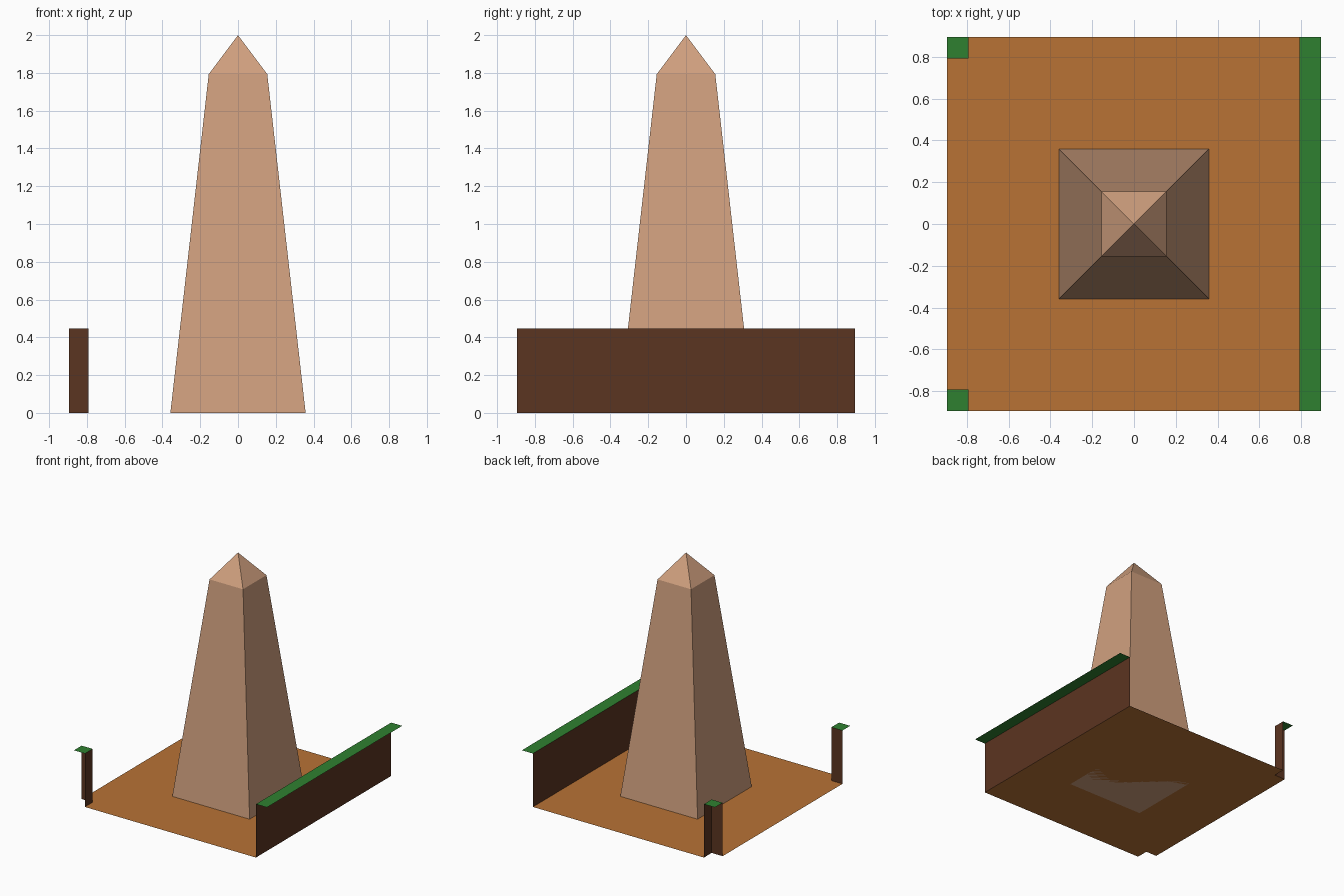
import bpy, bmesh

if "Cube" in bpy.data.objects:
    bpy.data.objects.remove(bpy.data.objects["Cube"])

OUT, INN, H = 0.894, 0.792, 0.447   # tile edge, kerb inner edge, wall height


def material(name, rgb):
    m = bpy.data.materials.new(name)
    m.diffuse_color = (*rgb, 1)
    m.use_nodes = True
    m.node_tree.nodes["Principled BSDF"].inputs["Base Color"].default_value = m.diffuse_color
    return m


SAND = material("sand", (0.48, 0.17, 0.036))
EARTH = material("earth", (0.105, 0.035, 0.015))
GRASS = material("grass", (0.028, 0.216, 0.03))
STONE = material("stone", (0.63, 0.35, 0.21))


def add_object(name, bm, mat):
    me = bpy.data.meshes.new(name)
    bm.to_mesh(me)
    bm.free()
    me.materials.append(mat)
    ob = bpy.data.objects.new(name, me)
    bpy.context.collection.objects.link(ob)
    return ob


def face_object(name, pts, mat):
    bm = bmesh.new()
    bm.faces.new([bm.verts.new(p) for p in pts])
    return add_object(name, bm, mat)


def flat(name, x0, x1, y0, y1, z, mat):
    return face_object(name, [(x0, y0, z), (x1, y0, z), (x1, y1, z), (x0, y1, z)], mat)


def wall(name, a, b):
    # single vertical sheet from the ground up to wall height
    return face_object(name, [(*a, 0), (*b, 0), (*b, H), (*a, H)], EARTH)


# Ground, notched at the two left corners
face_object("ground", [(-INN, -OUT, 0), (INN, -OUT, 0), (INN, OUT, 0), (-INN, OUT, 0),
                       (-INN, INN, 0), (-OUT, INN, 0), (-OUT, -INN, 0), (-INN, -INN, 0)], SAND)

# Long wall on the right with its grass top
wall("long_wall", (INN, OUT), (INN, -OUT))
flat("long_wall_top", INN, OUT, -OUT, OUT, H, GRASS)

# Corner posts on the left: two inner sheets and a grass top each
for side, s in (("front", -1), ("back", 1)):
    corner = (-INN, s * INN)
    ends = [(-INN, s * OUT), corner, (-OUT, s * INN)]
    if s > 0:
        ends.reverse()
    wall(side + "_post_face_a", ends[0], ends[1])
    wall(side + "_post_face_b", ends[1], ends[2])
    y0, y1 = sorted((s * INN, s * OUT))
    flat(side + "_post_top", -OUT, -INN, y0, y1, H, GRASS)

# Obelisk: tapered square shaft with a pyramid tip
bm = bmesh.new()
rings = [[bm.verts.new((x * r, y * r, z)) for x, y in ((-1, -1), (1, -1), (1, 1), (-1, 1))]
         for r, z in ((0.358, 0), (0.155, 1.793))]
tip = bm.verts.new((0, 0, 2))
bm.faces.new(rings[0][::-1])
for i in range(4):
    j = (i + 1) % 4
    bm.faces.new((rings[0][i], rings[0][j], rings[1][j], rings[1][i]))
    bm.faces.new((rings[1][i], rings[1][j], tip))
add_object("obelisk", bm, STONE)
